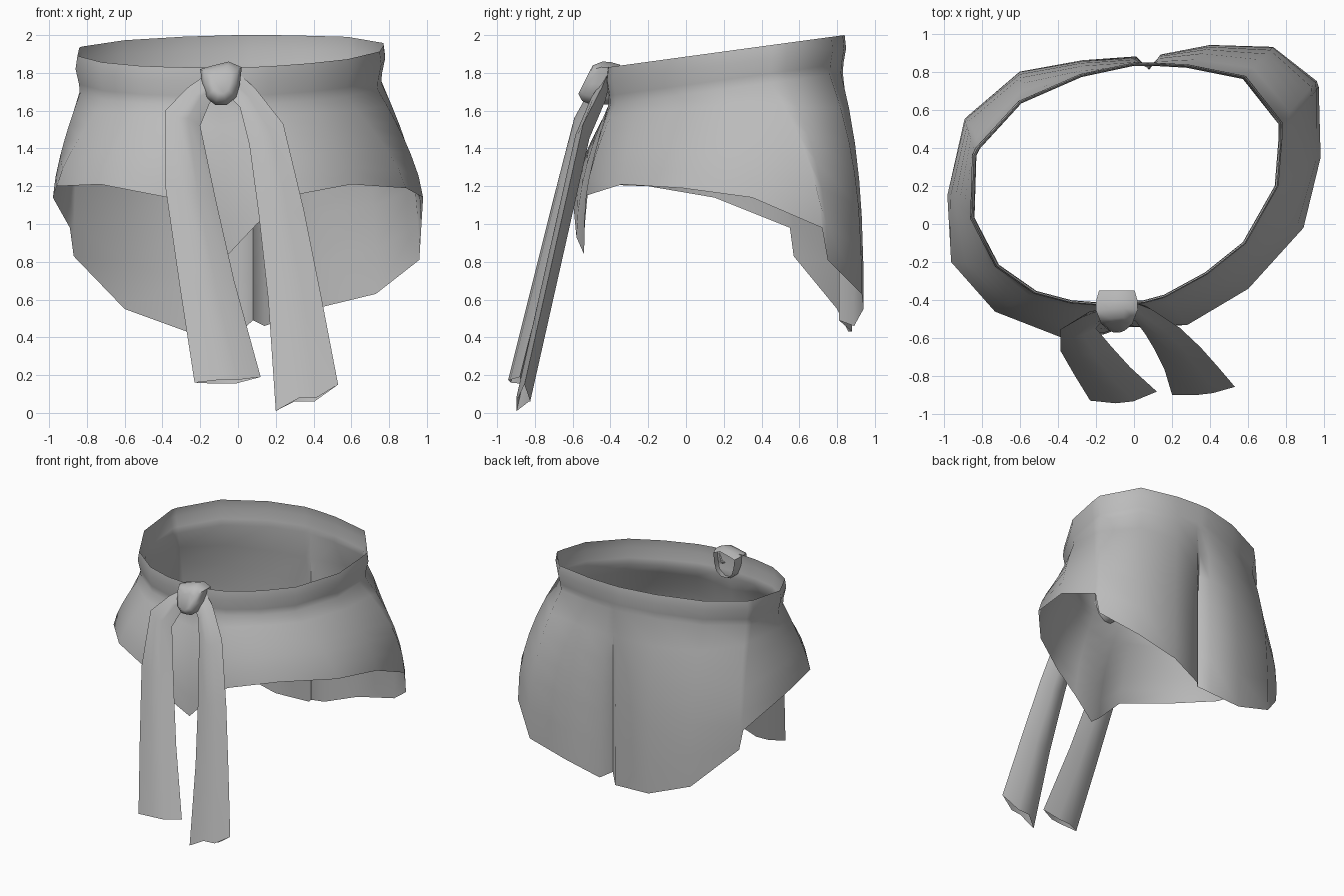
import bpy
import bmesh
import math

cube = bpy.data.objects.get("Cube")
if cube:
    bpy.data.objects.remove(cube, do_unlink=True)

# One plain cloth colour
cloth = bpy.data.materials.new("grey cloth")
cloth.use_nodes = True
cloth.diffuse_color = (0.5, 0.5, 0.5, 1)
cloth.node_tree.nodes["Principled BSDF"].inputs["Base Color"].default_value = cloth.diffuse_color


def loft(name, rings, cap_start=False, cap_end=False, angle=40):
    """Skin a list of closed rings into one smooth-shaded object."""
    bm = bmesh.new()
    loops = [[bm.verts.new(point) for point in ring] for ring in rings]
    for upper, lower in zip(loops, loops[1:]):
        count = len(upper)
        for i in range(count):
            j = (i + 1) % count
            bm.faces.new((upper[i], lower[i], lower[j], upper[j]))
    if cap_start:
        bm.faces.new(loops[0])
    if cap_end:
        bm.faces.new(loops[-1][::-1])
    bmesh.ops.recalc_face_normals(bm, faces=bm.faces)
    mesh = bpy.data.meshes.new(name)
    bm.to_mesh(mesh)
    bm.free()
    mesh.materials.append(cloth)
    obj = bpy.data.objects.new(name, mesh)
    bpy.context.collection.objects.link(obj)
    bpy.ops.object.select_all(action='DESELECT')
    obj.select_set(True)
    bpy.context.view_layer.objects.active = obj
    bpy.ops.object.shade_smooth_by_angle(angle=math.radians(angle))
    return obj


# Wrap columns: waist x, y and hem x, y, z, counter-clockwise from the front flap
columns = [
    (-.1, -.42, -.05, -.54, .84), (.05, -.41, .1, -.54, 1), (.16, -.38, .28, -.53, 1.15),
    (.38, -.26, .6, -.34, 1.21), (.58, -.1, .89, -.02, 1.19), (.75, .2, .98, .35, 1.14),
    (.77, .45, .97, .72, .98), (.77, .53, .96, .75, .81), (.58, .77, .73, .93, .63),
    (.28, .83, .4, .94, .55), (.1, .84, .14, .89, .46), (.06, .84, .08, .81, .49),
    (0, .84, .01, .88, .43), (-.28, .78, -.27, .86, .43), (-.6, .64, -.6, .8, .55),
    (-.82, .4, -.87, .57, .83), (-.84, .36, -.89, .55, .98), (-.85, .03, -.98, .15, 1.14),
    (-.72, -.22, -.96, -.2, 1.2), (-.52, -.36, -.73, -.46, 1.21), (-.33, -.41, -.37, -.6, 1.14),
    (-.2, -.42, -.16, -.58, .93),
]


def waist_ring(drop, scale):
    return [(x * scale, .2 + (y - .2) * scale, 1.886 + .136 * y - drop)
            for x, y, *hem in columns]


def body_ring(t):
    """Blend waistband bottom to hem; longer columns bulge out sooner."""
    ring = []
    for (x, y, z), (_, _, hx, hy, hz) in zip(waist_ring(.2, .985), columns):
        out = 1 - (1 - t) ** (1.3 + 2.2 * max(0, 1.2 - hz))
        ring.append((x + (hx - x) * out, y + (hy - y) * out, z + (hz - z) * t))
    return ring


# Waistband and wrapped skirt in one sheet
band = [waist_ring(0, 1), waist_ring(.07, 1.012), waist_ring(.15, .99)]
loft("wrap_skirt", band + [body_ring(t) for t in (0, .15, .3, .45, .6, .8, 1)], angle=60)

# Knot: a rounded shell, open at the back
outline = [(-.2, 1.82), (-.13, 1.84), (-.05, 1.86), (.02, 1.83), (.01, 1.74),
           (-.01, 1.67), (-.06, 1.63), (-.12, 1.63), (-.17, 1.67), (-.19, 1.74)]
knot_rings = []
for y, size in ((-.35, .85), (-.4, .98), (-.47, 1), (-.52, .82), (-.54, .5)):
    knot_rings.append([(-.09 + (x + .09) * size, y + .25 * (z - 1.75) * (y < -.45),
                        1.75 + (z - 1.75) * size) for x, z in outline])
loft("knot", knot_rings, cap_end=True, angle=60)


def tail(name, edges, start, slope, tilt):
    """Flattened folded tube; edges hold left x, z and right x, z per row."""
    def depth(z):
        if z > 1.55:
            return start + (z - 1.55) * .55
        return start - (1.55 - z) * slope
    rings = []
    for n, (lx, lz, rx, rz) in enumerate(edges):
        fold = .035 if n else .02
        mx, mz = (lx + rx) / 2, (lz + rz) / 2
        ly, ry, my = depth(lz), depth(rz) + tilt * (n > 0), depth(mz)
        rings.append([
            (lx, ly, lz),
            (mx - (rx - lx) * .12, my - fold * .5, mz),
            (mx + (rx - lx) * .15, my - fold * .2, mz),
            (rx, ry, rz),
            (mx + (rx - lx) * .12, my + fold * 1.6, mz - .02),
            (mx - (rx - lx) * .2, my + fold * 1.4, mz - .02),
        ])
    return loft(name, rings, cap_start=True, angle=60)


# Two hanging sash ends
tail("right_sash_end", [
    (-.17, 1.79, -.1, 1.68), (-.27, 1.72, -.15, 1.64), (-.385, 1.6, -.2, 1.52),
    (-.385, 1.2, -.12, 1.14), (-.31, .68, -.02, .7), (-.23, .16, .12, .19),
], -.58, .25, .04)
tail("left_sash_end", [
    (-.07, 1.7, 0, 1.8), (.01, 1.62, .09, 1.72), (.06, 1.42, .24, 1.53),
    (.11, 1.05, .35, 1.07), (.16, .6, .44, .62), (.2, .01, .53, .15),
], -.55, .225, .01)
